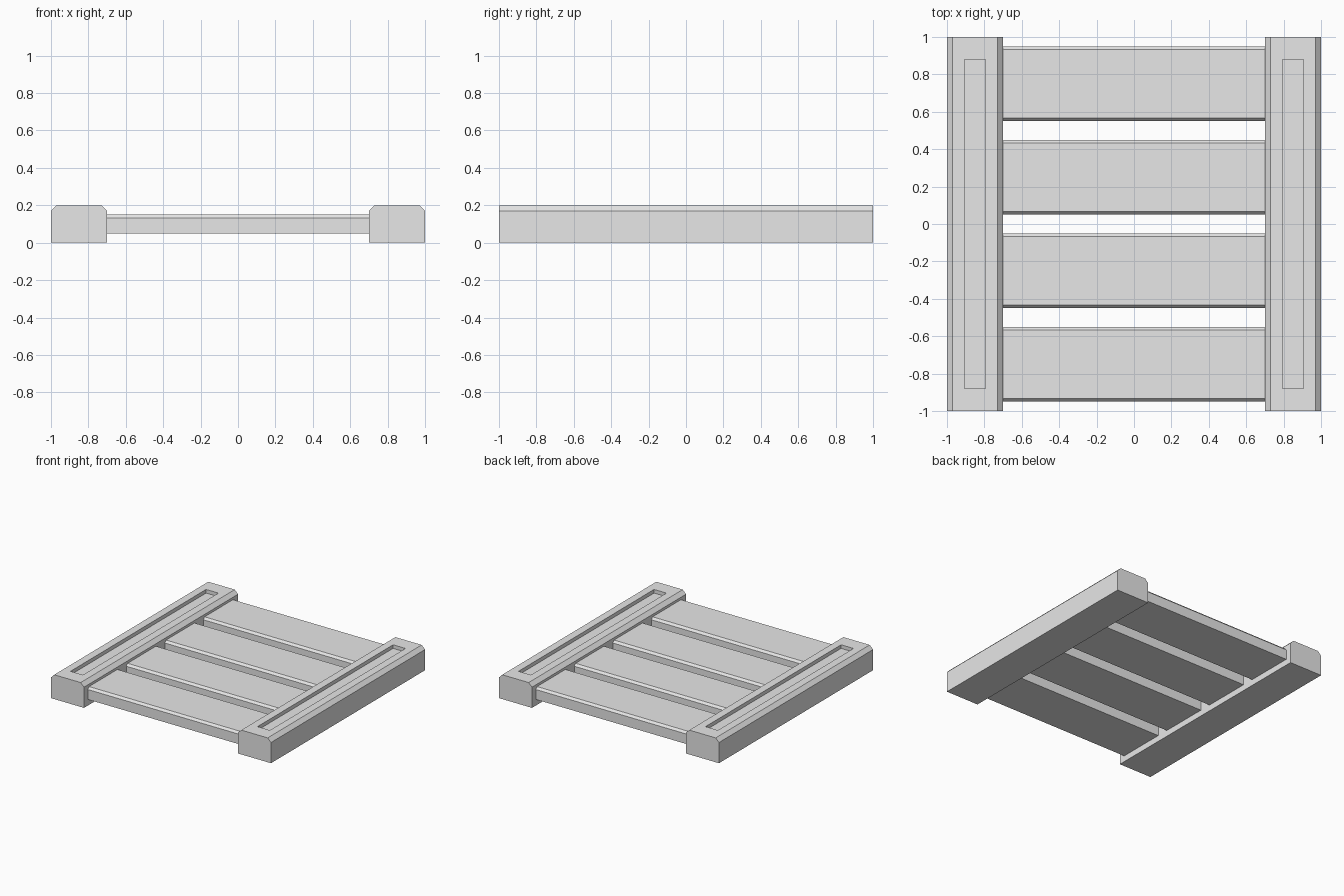
import bpy
import bmesh
from mathutils import Matrix, Vector

cube = bpy.data.objects.get("Cube")
if cube:
    bpy.data.objects.remove(cube, do_unlink=True)

grey = bpy.data.materials.new("plain grey")
grey.use_nodes = True
colour = (0.8, 0.8, 0.8, 1.0)
grey.diffuse_color = colour
grey.node_tree.nodes["Principled BSDF"].inputs["Base Color"].default_value = colour


def chamfered_bar(width, length, bottom, top, run, drop):
    """Bar along y with its two long top edges cut off."""
    bm = bmesh.new()
    w = width / 2
    profile = [(-w, bottom), (w, bottom), (w, top - drop),
               (w - run, top), (run - w, top), (-w, top - drop)]
    end = bm.faces.new([bm.verts.new((x, -length / 2, z)) for x, z in profile])
    sweep = bmesh.ops.extrude_face_region(bm, geom=[end], use_keep_orig=True)
    verts = [v for v in sweep["geom"] if isinstance(v, bmesh.types.BMVert)]
    bmesh.ops.translate(bm, verts=verts, vec=(0, length, 0))
    bmesh.ops.recalc_face_normals(bm, faces=bm.faces)
    return bm


def cut_slot(bm, border, half_length, depth):
    """Sink a long narrow slot into the top face."""
    face = max(bm.faces, key=lambda f: f.calc_center_median().z)
    bmesh.ops.inset_individual(bm, faces=[face], thickness=border)
    for v in face.verts:
        v.co.y = half_length if v.co.y > 0 else -half_length
    floor = bmesh.ops.extrude_discrete_faces(bm, faces=[face])["faces"][0]
    bmesh.ops.translate(bm, verts=floor.verts, vec=(0, 0, -depth))


def add_part(name, bm, location, turn=0):
    bmesh.ops.transform(bm, matrix=Matrix.Rotation(turn, 4, "Z"), verts=bm.verts)
    mesh = bpy.data.meshes.new(name)
    bm.to_mesh(mesh)
    bm.free()
    mesh.materials.append(grey)
    part = bpy.data.objects.new(name, mesh)
    part.location = Vector(location)
    bpy.context.collection.objects.link(part)


# Side rails, each with a slot along the top
for name, side in (("left_rail", 1), ("right_rail", -1)):
    rail = chamfered_bar(0.3, 2, 0, 0.2, 0.03, 0.03)
    cut_slot(rail, 0.09, 0.88, 0.03)
    add_part(name, rail, (0.85 * side, 0, 0))

# Cross slats between the rails
for i in range(4):
    slat = chamfered_bar(0.4, 1.4, 0.05, 0.15, 0.016, 0.018)
    add_part(f"slat_{i + 1}", slat, (0, -0.75 + 0.5 * i, 0), turn=1.5707963)
